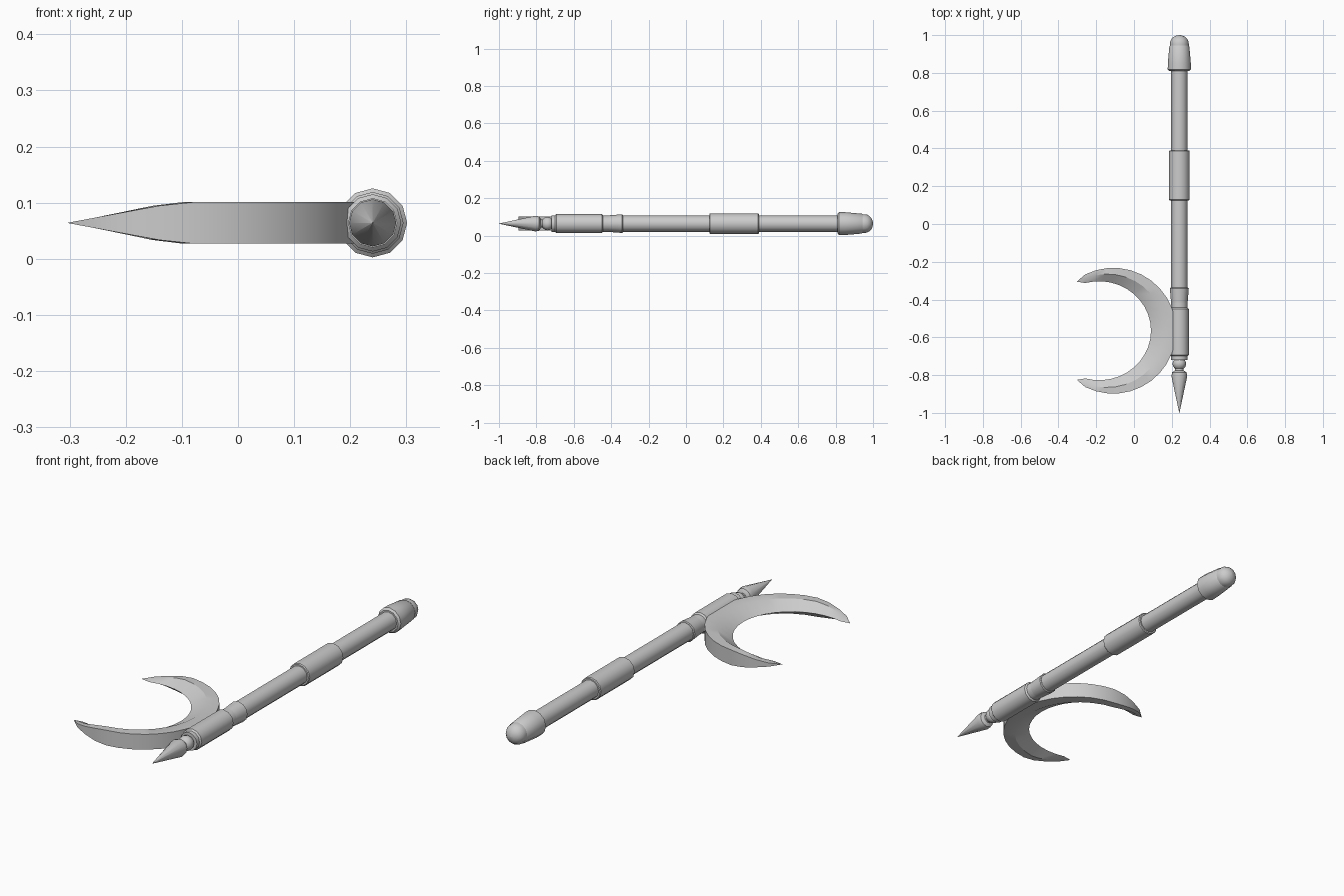
import bpy, bmesh, math

old = bpy.data.objects.get("Cube")
if old:
    bpy.data.objects.remove(old, do_unlink=True)

grey = bpy.data.materials.new("plain grey")
grey.use_nodes = True
colour = (0.6, 0.6, 0.6, 1)
grey.diffuse_color = colour
grey.node_tree.nodes["Principled BSDF"].inputs["Base Color"].default_value = colour

AXIS_X, AXIS_Z = 0.24, 0.064
SIDES = 12


def finish(name, bm, angle):
    bmesh.ops.remove_doubles(bm, verts=bm.verts, dist=1e-5)
    bmesh.ops.recalc_face_normals(bm, faces=bm.faces)
    mesh = bpy.data.meshes.new(name)
    bm.to_mesh(mesh)
    bm.free()
    mesh.materials.append(grey)
    obj = bpy.data.objects.new(name, mesh)
    bpy.context.collection.objects.link(obj)
    bpy.ops.object.select_all(action="DESELECT")
    obj.select_set(True)
    bpy.context.view_layer.objects.active = obj
    bpy.ops.object.shade_smooth_by_angle(angle=math.radians(angle))


def loft(name, rings, angle):
    """Bridge a list of closed rings and cap both ends."""
    bm = bmesh.new()
    loops = [[bm.verts.new(p) for p in ring] for ring in rings]
    n = len(loops[0])
    for a, b in zip(loops, loops[1:]):
        for i in range(n):
            j = (i + 1) % n
            bm.faces.new((a[i], a[j], b[j], b[i]))
    bm.faces.new(loops[0])
    bm.faces.new(loops[-1])
    bmesh.ops.dissolve_degenerate(bm, dist=1e-5, edges=bm.edges)
    finish(name, bm, angle)


def turned(name, profile):
    """Turn (y, radius) pairs about the shaft axis."""
    rings = []
    for y, r in profile:
        r = max(r, 0.0005)
        rings.append([(AXIS_X + r * math.cos(math.tau * i / SIDES), y,
                       AXIS_Z + r * math.sin(math.tau * i / SIDES)) for i in range(SIDES)])
    loft(name, rings, 35)


def sleeve(name, y0, y1, r0, r1, bevel=0.01):
    turned(name, [(y0, r0 - bevel), (y0 + bevel, r0), (y1 - bevel, r1), (y1, r1 - bevel)])


# Shaft and its sleeves
turned("shaft", [(-0.72, 0.044), (0.9, 0.044)])
sleeve("grip", 0.125, 0.39, 0.055, 0.055, 0.004)
sleeve("head_socket", -0.703, -0.44, 0.051, 0.051)
sleeve("collar", -0.432, -0.337, 0.043, 0.05, 0.004)

# Pommel with a domed end
turned("pommel", [(0.81, 0.052), (0.818, 0.0615), (0.85, 0.061), (0.94, 0.053), (0.95, 0.045)])
turned("pommel_cap", [(0.945, 0.05)] +
       [(0.955 + 0.045 * math.sin(t), 0.05 * math.cos(t))
        for t in (math.pi / 2 * i / 5 for i in range(6))])

# Spike, its neck and the bead behind it
turned("spike", [(-1, 0), (-0.805, 0.042), (-0.785, 0.038), (-0.775, 0.022)])
turned("neck", [(-0.79, 0.022), (-0.69, 0.022)])
turned("bead", [(-0.74 - 0.034 * math.cos(t), 0.036 * math.sin(t))
                for t in (math.pi * i / 8 for i in range(9))])

# Crescent blade: tall outer wall, level shoulder, bevel to a sharp inner edge
CENTRE_Y = -0.565
STEPS = 24
rings = []
for i in range(STEPS + 1):
    s = 2 * i / STEPS - 1
    a_out, a_in = s * math.radians(127), s * math.radians(115)
    ox, oy = -0.11 + 0.333 * math.cos(a_out), CENTRE_Y + 0.333 * math.sin(a_out)
    ix, iy = -0.185 + 0.275 * math.cos(a_in), CENTRE_Y + 0.262 * math.sin(a_in)
    if i in (0, STEPS):
        ox, oy = ix, iy = -0.303, CENTRE_Y + math.copysign(0.26, s)
    h = 0.037 * min(1, max(0.01, (ox + 0.305) / 0.2))
    mx, my = ox * 0.55 + ix * 0.45, oy * 0.55 + iy * 0.45
    rings.append([(ox, oy, AXIS_Z - h), (ox, oy, AXIS_Z + h), (mx, my, AXIS_Z + h),
                  (ix, iy, AXIS_Z), (mx, my, AXIS_Z - h)])
loft("crescent_blade", rings, 30)
